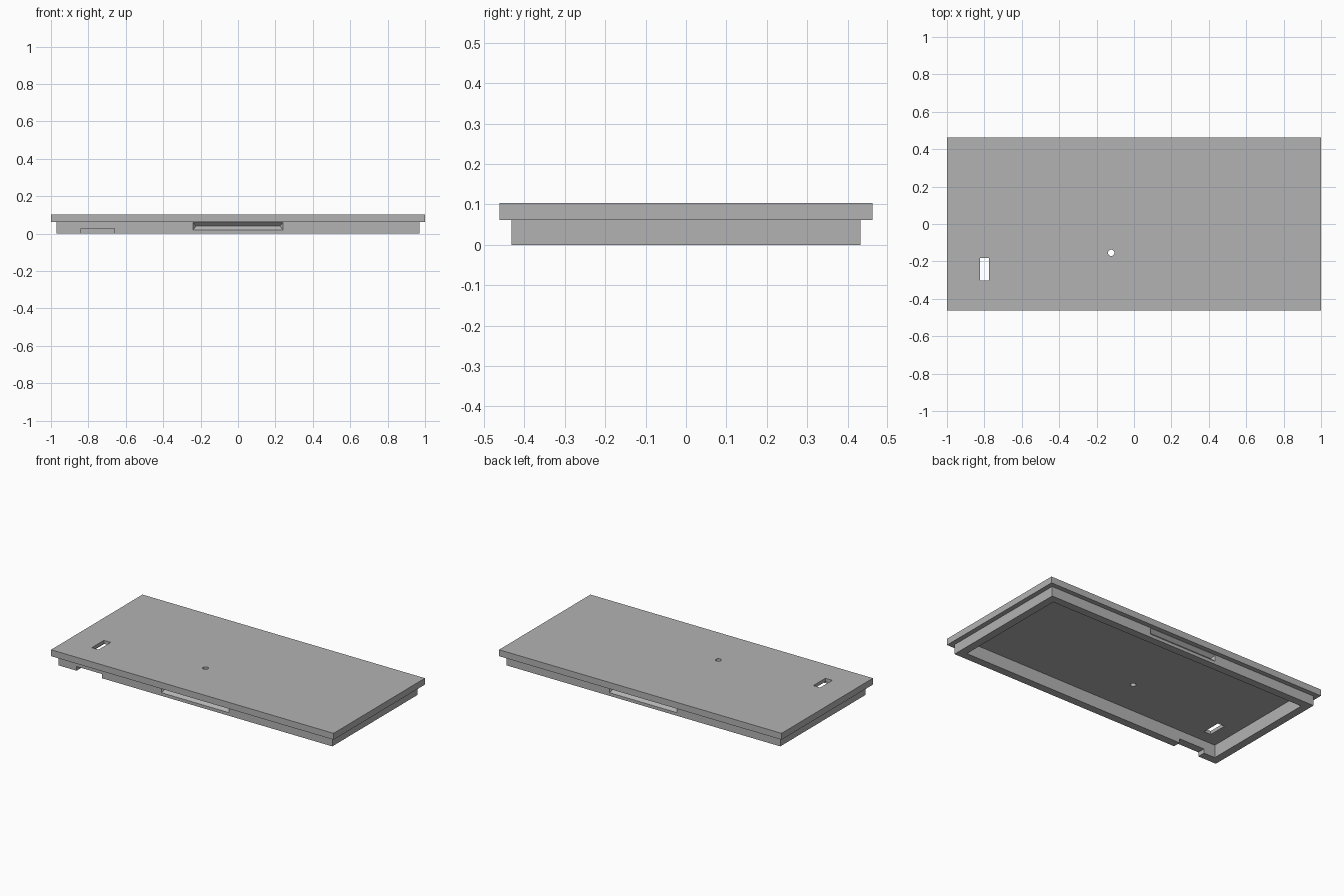
import bpy
import bmesh
from mathutils import Matrix

cube = bpy.data.objects.get("Cube")
if cube:
    bpy.data.objects.remove(cube, do_unlink=True)

grey = bpy.data.materials.new("plain grey")
grey.use_nodes = True
colour = (0.45, 0.45, 0.45, 1)
grey.diffuse_color = colour
grey.node_tree.nodes["Principled BSDF"].inputs["Base Color"].default_value = colour


def add_object(name, bm):
    bmesh.ops.recalc_face_normals(bm, faces=bm.faces)
    mesh = bpy.data.meshes.new(name)
    bm.to_mesh(mesh)
    bm.free()
    mesh.materials.append(grey)
    obj = bpy.data.objects.new(name, mesh)
    bpy.context.collection.objects.link(obj)
    return obj


def box(name, x, y, z):
    """Box from (low, high) ranges on each axis."""
    bm = bmesh.new()
    size = [b - a for a, b in (x, y, z)]
    mid = [(a + b) / 2 for a, b in (x, y, z)]
    bmesh.ops.create_cube(bm, size=1, matrix=Matrix.Translation(mid) @ Matrix.Diagonal((*size, 1)))
    return add_object(name, bm)


def groove(name, side):
    """Hipped wedge that narrows to a ridge inside the rim wall."""
    bm = bmesh.new()
    face_y, ridge_y = side * RIM_Y, side * (RIM_Y - 0.02)
    out_y = side * (RIM_Y + 0.001)
    for x in (-1, 1):
        for z in (0.02, 0.06):
            bm.verts.new((x * 0.24, face_y, z))
            bm.verts.new((x * 0.24, out_y, z))
        bm.verts.new((x * 0.224, ridge_y, 0.04))
    bmesh.ops.convex_hull(bm, input=bm.verts)
    return add_object(name, bm)


def boolean(target, other, operation="DIFFERENCE"):
    mod = target.modifiers.new(other.name, "BOOLEAN")
    mod.operation = operation
    mod.solver = "EXACT"
    mod.object = other
    bpy.context.view_layer.objects.active = target
    bpy.ops.object.modifier_apply(modifier=mod.name)
    bpy.data.objects.remove(other, do_unlink=True)


PLATE_Y, RIM_X, RIM_Y = 0.462, 0.97, 0.432
LEDGE, TOP, WALL, CEILING = 0.062, 0.103, 0.05, 0.081

# Lid plate joined to the plug rim that drops into the case
lid = box("lid", (-1, 1), (-PLATE_Y, PLATE_Y), (LEDGE, TOP))
boolean(lid, box("rim", (-RIM_X, RIM_X), (-RIM_Y, RIM_Y), (0, LEDGE + 0.01)), "UNION")

# Hollow underside
inner_x, inner_y = RIM_X - WALL, RIM_Y - WALL
boolean(lid, box("hollow", (-inner_x, inner_x), (-inner_y, inner_y), (-0.1, CEILING)))

# Snap grooves on the front and back of the rim
for side in (-1, 1):
    boolean(lid, groove("snap_groove", side))

# Cable notch in the front wall and slot through the plate
boolean(lid, box("cable_notch", (-0.84, -0.66), (-0.5, -inner_y + 0.01), (-0.1, 0.027)))
boolean(lid, box("slot", (-0.823, -0.775), (-0.303, -0.181), (0.07, 0.2)))

# Small round hole
bm = bmesh.new()
bmesh.ops.create_cone(bm, cap_ends=True, segments=24, radius1=0.017, radius2=0.017, depth=0.2,
                      matrix=Matrix.Translation((-0.122, -0.154, 0.1)))
boolean(lid, add_object("round_hole", bm))
